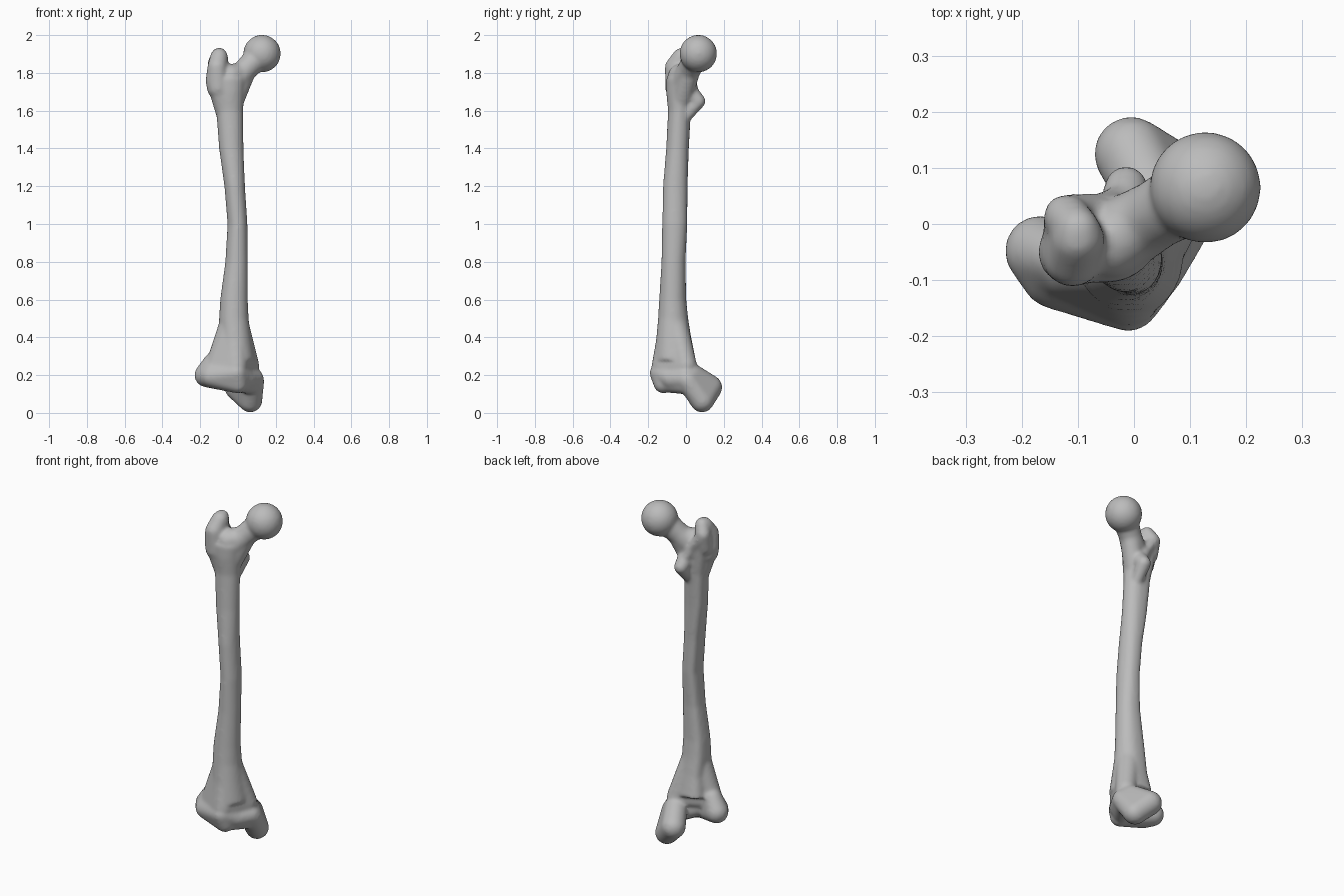
import bpy
import bmesh
from math import cos, sin, pi, radians
from mathutils import Vector

cube = bpy.data.objects.get("Cube")
if cube:
    bpy.data.objects.remove(cube, do_unlink=True)

bone = bmesh.new()

# Unit ball reused by every rounded part
ball = bmesh.new()
bmesh.ops.create_icosphere(ball, subdivisions=3, radius=1)
unit = [v.co.copy() for v in ball.verts]
ball.free()


def add(part):
    """Append a closed part to the bone."""
    bmesh.ops.recalc_face_normals(part, faces=part.faces[:])
    temp = bpy.data.meshes.new("temp")
    part.to_mesh(temp)
    part.free()
    bone.from_mesh(temp)
    bpy.data.meshes.remove(temp)


def hull(*balls):
    """Convex skin around balls given as (x, y, z, radius)."""
    part = bmesh.new()
    for x, y, z, r in balls:
        for p in unit:
            part.verts.new(Vector((x, y, z)) + p * (r + 0.002))
    res = bmesh.ops.convex_hull(part, input=part.verts[:])
    inside = [g for g in res["geom_interior"] if isinstance(g, bmesh.types.BMVert)]
    bmesh.ops.delete(part, geom=inside, context="VERTS")
    add(part)


def chain(*balls):
    """Tapered rods joining consecutive balls."""
    for pair in zip(balls, balls[1:]):
        hull(*pair)


def loft(sections, sides=40):
    """Oval shaft with a raised ridge along its rear."""
    part = bmesh.new()
    rings = []
    for z, x0, x1, y0, y1 in sections:
        ring = []
        for i in range(sides):
            a = 2 * pi * i / sides
            k = 1 + 0.16 * max(0, cos(a - radians(130))) ** 12
            ring.append(part.verts.new(((x0 + x1) / 2 + k * cos(a) * (x1 - x0) / 2,
                                        (y0 + y1) / 2 + k * sin(a) * (y1 - y0) / 2, z)))
        rings.append(ring)
    for a, b in zip(rings, rings[1:]):
        for i in range(sides):
            j = (i + 1) % sides
            part.faces.new((a[i], a[j], b[j], b[i]))
    part.faces.new(rings[0])
    part.faces.new(rings[-1])
    add(part)


# Shaft: height, then x and y limits
loft([(0.28, -.12, .09, -.17, .05),
      (0.40, -.10, .07, -.157, .026),
      (0.50, -.10, .056, -.148, .01),
      (0.60, -.094, .052, -.142, .0),
      (0.80, -.067, .052, -.13, -.004),
      (1.00, -.055, .05, -.126, .006),
      (1.20, -.072, .037, -.122, .007),
      (1.40, -.1, .029, -.105, .014),
      (1.60, -.115, .027, -.095, .025),
      (1.70, -.135, .033, -.105, .035),
      (1.77, -.15, .04, -.105, .04)])

# Round head and neck
hull((.127, .065, 1.902, .098))
chain((-.05, -.035, 1.72, .068), (.042, .018, 1.82, .06), (.1, .05, 1.88, .066))
hull((-.03, -.03, 1.64, .055), (-.04, -.03, 1.78, .065), (.035, .015, 1.8, .055))

# Large outer knob
hull((-.115, -.05, 1.76, .055), (-.11, -.06, 1.83, .05),
     (-.1, -.025, 1.885, .045), (-.105, -.05, 1.72, .058))
hull((-.12, .012, 1.85, .04), (-.1, -.01, 1.895, .038), (-.115, -.01, 1.77, .045))
hull((-.1, -.05, 1.72, .055), (-.075, -.035, 1.6, .045))

# Small rear knob and the crest linking the knobs
chain((-.02, .0, 1.57, .03), (-.014, .064, 1.65, .038), (-.02, .0, 1.72, .045))
chain((-.018, .045, 1.68, .026), (-.06, .025, 1.76, .028), (-.11, .02, 1.83, .032))

# Flare above the knee
hull((-.02, -.068, .5, .068), (-.115, -.08, .25, .055),
     (-.01, -.12, .25, .06), (.055, .0, .25, .056))

# Outer condyle
hull((-.167, -.048, .2, .062), (-.14, -.09, .195, .06),
     (-.13, -.06, .27, .05), (-.01, -.135, .21, .055), (.0, -.12, .155, .05))

# Grooved front joint surface
chain((-.01, -.135, .21, .055), (.035, -.07, .18, .058), (.078, .0, .18, .056))
hull((.0, -.11, .16, .05), (.03, -.05, .16, .05), (.07, .0, .15, .05), (-.05, -.06, .2, .05))

# Inner condyle
hull((-.005, .125, .135, .065), (.065, .085, .066, .062),
     (.08, .01, .17, .057), (.045, .03, .2, .06))

# Fuse the parts into one smooth surface
mesh = bpy.data.meshes.new("thigh_bone")
bone.to_mesh(mesh)
bone.free()
obj = bpy.data.objects.new("thigh_bone", mesh)
bpy.context.collection.objects.link(obj)
remesh = obj.modifiers.new("fuse", "REMESH")
remesh.mode = "VOXEL"
remesh.voxel_size = 0.009
remesh.use_smooth_shade = True
smooth = obj.modifiers.new("soften", "SMOOTH")
smooth.factor = 0.5
smooth.iterations = 10

# Single grey material
grey = bpy.data.materials.new("bone_grey")
grey.use_nodes = True
colour = (0.5, 0.5, 0.5, 1)
grey.diffuse_color = colour
grey.node_tree.nodes["Principled BSDF"].inputs["Base Color"].default_value = colour
mesh.materials.append(grey)
for poly in mesh.polygons:
    poly.use_smooth = True
